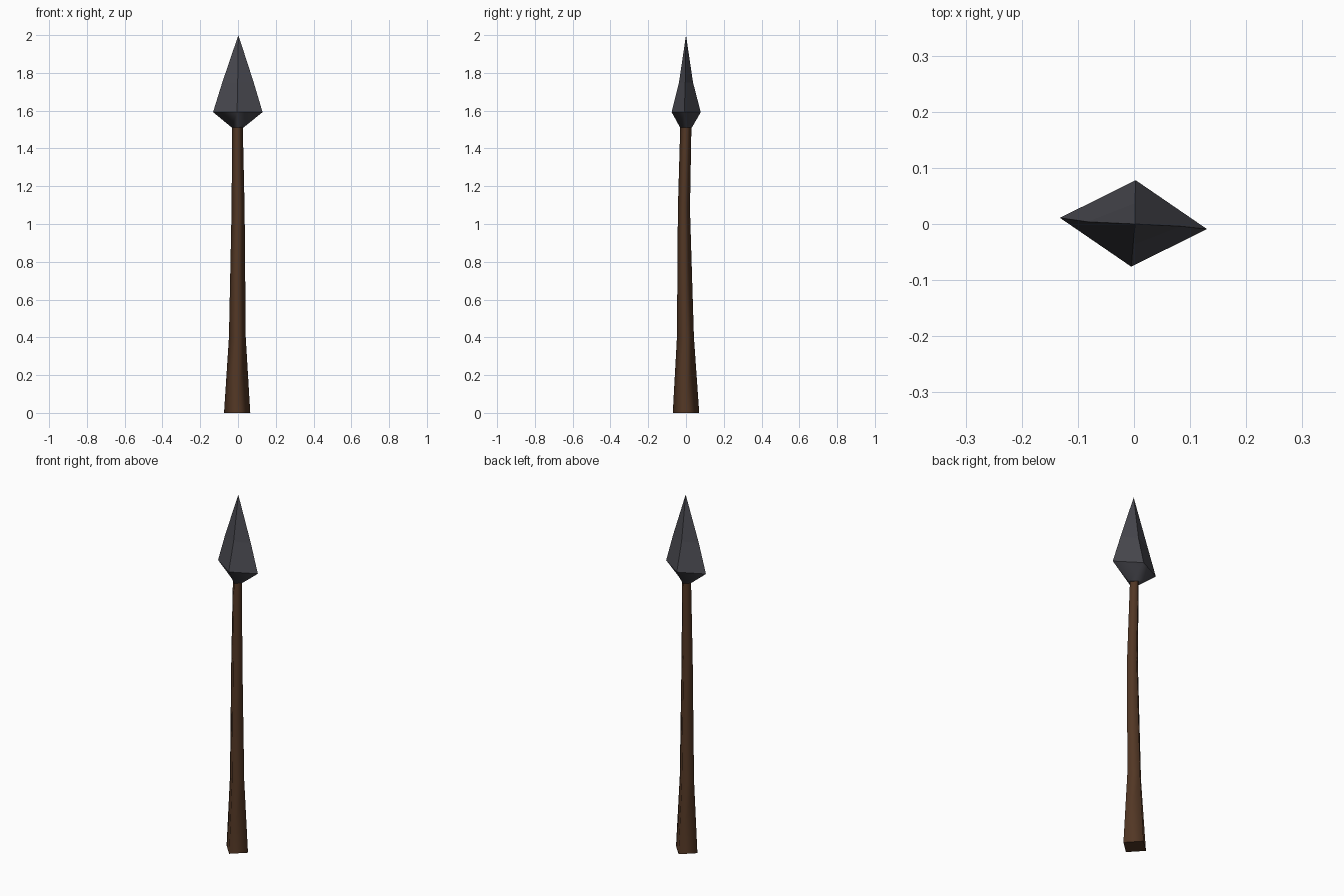
import bpy, bmesh

if "Cube" in bpy.data.objects:
    bpy.data.objects.remove(bpy.data.objects["Cube"])


def material(name, rgb):
    m = bpy.data.materials.new(name)
    m.diffuse_color = (*rgb, 1)
    m.use_nodes = True
    m.node_tree.nodes["Principled BSDF"].inputs["Base Color"].default_value = m.diffuse_color
    return m


def loft(name, rings, mat, tip=None, close_top=True):
    """Skin four-sided rings (left, front, right, back) from bottom to top."""
    bm = bmesh.new()
    loops = [[bm.verts.new((x, y, z)) for x, y in pts] for z, pts in rings]
    bm.faces.new(loops[0][::-1])
    for a, b in zip(loops, loops[1:]):
        for i in range(4):
            j = (i + 1) % 4
            bm.faces.new((a[i], a[j], b[j], b[i]))
    if tip:
        t = bm.verts.new(tip)
        for i in range(4):
            bm.faces.new((loops[-1][i], loops[-1][(i + 1) % 4], t))
    else:
        bm.faces.new(loops[-1])
    bmesh.ops.recalc_face_normals(bm, faces=bm.faces)
    me = bpy.data.meshes.new(name)
    bm.to_mesh(me)
    bm.free()
    me.materials.append(mat)
    ob = bpy.data.objects.new(name, me)
    bpy.context.collection.objects.link(ob)
    return ob


def diamond(x0, x1, y0, y1, skew=0.0):
    """Diamond section from its extents, slightly turned by skew."""
    cx, cy = (x0 + x1) / 2, (y0 + y1) / 2
    return [(x0, cy + skew), (cx - skew * .4, y0), (x1, cy - skew), (cx + skew * .4, y1)]


wood = material("dark wood", (0.085, 0.038, 0.018))
iron = material("dark iron", (0.065, 0.065, 0.078))

# Slightly crooked, tapering shaft
shaft = loft("shaft", [
    (0.00, diamond(-0.074, 0.065, -0.07, 0.07, 0.004)),
    (0.40, diamond(-0.048, 0.041, -0.048, 0.042)),
    (1.08, diamond(-0.034, 0.035, -0.043, 0.021)),
    (1.53, diamond(-0.031, 0.025, -0.03, 0.029)),
], wood)
for p in shaft.data.polygons:
    p.use_smooth = abs(p.normal.z) < 0.7

# Spear head: short socket below, long pointed blade above
head = loft("spear_head", [
    (1.51, diamond(-0.032, 0.028, -0.031, 0.031)),
    (1.592, diamond(-0.132, 0.13, -0.076, 0.078, 0.01)),
    (1.75, diamond(-0.083, 0.083, -0.037, 0.037, 0.004)),
], iron, tip=(0.002, 0, 2.0))
# Only the socket sides are softly shaded; its rim stays sharp
for p in head.data.polygons:
    p.use_smooth = -0.95 < p.normal.z < -0.1
sharp = head.data.attributes.new("sharp_edge", 'BOOLEAN', 'EDGE')
for e in head.data.edges:
    sharp.data[e.index].value = all(abs(head.data.vertices[v].co.z - 1.592) < 1e-4 for v in e.vertices)
